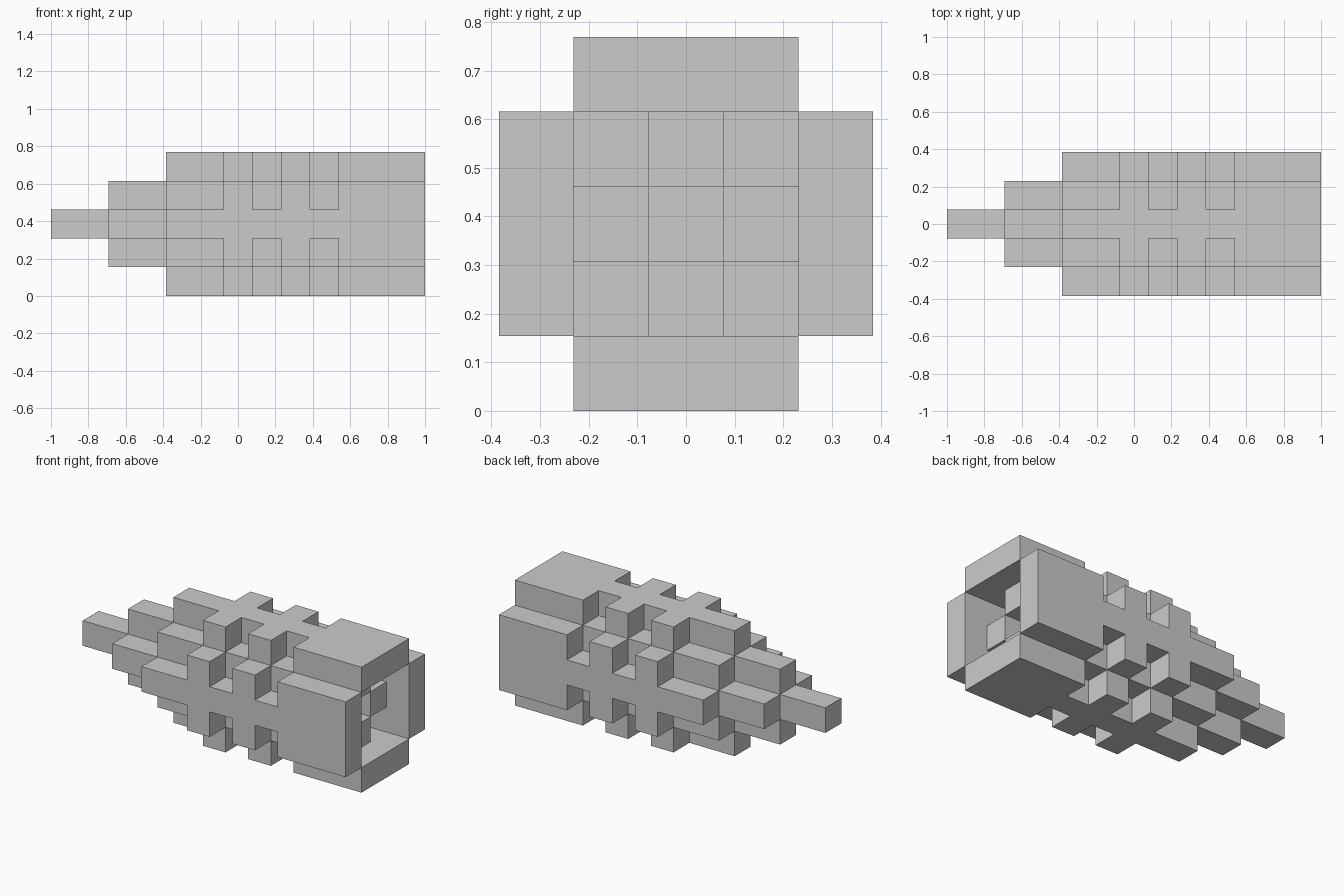
import bpy, bmesh, math
from mathutils import Vector

if "Cube" in bpy.data.objects:
    bpy.data.objects.remove(bpy.data.objects["Cube"])

U = 2 / 13          # edge of one block: the model is 13 x 5 x 5 blocks
MID_Z = 2.5 * U


def row(x0, x1, y, z):
    """Blocks along x from grid line x0 to x1 at cross-section cell (y, z)."""
    return {(x, y, z) for x in range(x0, x1)}


# Stepped body: centre row starts first, each ring two blocks later
body = set()
for y in (-1, 0, 1):
    for z in (-1, 0, 1):
        ring = abs(y) + abs(z)
        body |= row(2 * ring, 12 if ring == 1 else 11, y, z)

# One outer plate: a full-length middle strip with teeth and a solid tail
profile = {(x, 0) for x in range(4, 13)}
profile |= {(x, s) for x in (6, 8, 10, 11, 12) for s in (-1, 1)}

parts = {
    "stepped_body": body,
    "top_plate": {(x, s, 2) for x, s in profile},
    "bottom_plate": {(x, s, -2) for x, s in profile},
    "front_plate": {(x, -2, s) for x, s in profile},
    "back_plate": {(x, 2, s) for x, s in profile},
}
filled = set().union(*parts.values())


def build(name, cells):
    """Skin the exposed block sides, then merge them into large flat faces."""
    bm = bmesh.new()
    for c in sorted(cells):
        centre = Vector(c) + Vector((0.5, 0, 0))
        for axis in range(3):
            for sign in (-1, 1):
                n = Vector((0, 0, 0))
                n[axis] = sign
                if tuple(int(c[i] + n[i]) for i in range(3)) in filled:
                    continue
                a = Vector((0, 0, 0))
                a[(axis + 1) % 3] = 0.5
                b = n.cross(a)
                mid = centre + n * 0.5
                bm.faces.new([bm.verts.new(mid + p)
                              for p in (-a - b, a - b, a + b, -a + b)])
    bmesh.ops.remove_doubles(bm, verts=bm.verts, dist=0.01)
    bmesh.ops.dissolve_limit(bm, angle_limit=math.radians(1),
                             verts=bm.verts, edges=bm.edges)
    for v in bm.verts:
        v.co = Vector((v.co.x * U - 1, v.co.y * U, v.co.z * U + MID_Z))
    mesh = bpy.data.meshes.new(name)
    bm.to_mesh(mesh)
    bm.free()
    bpy.context.collection.objects.link(bpy.data.objects.new(name, mesh))


for part_name, part_cells in parts.items():
    build(part_name, part_cells)
